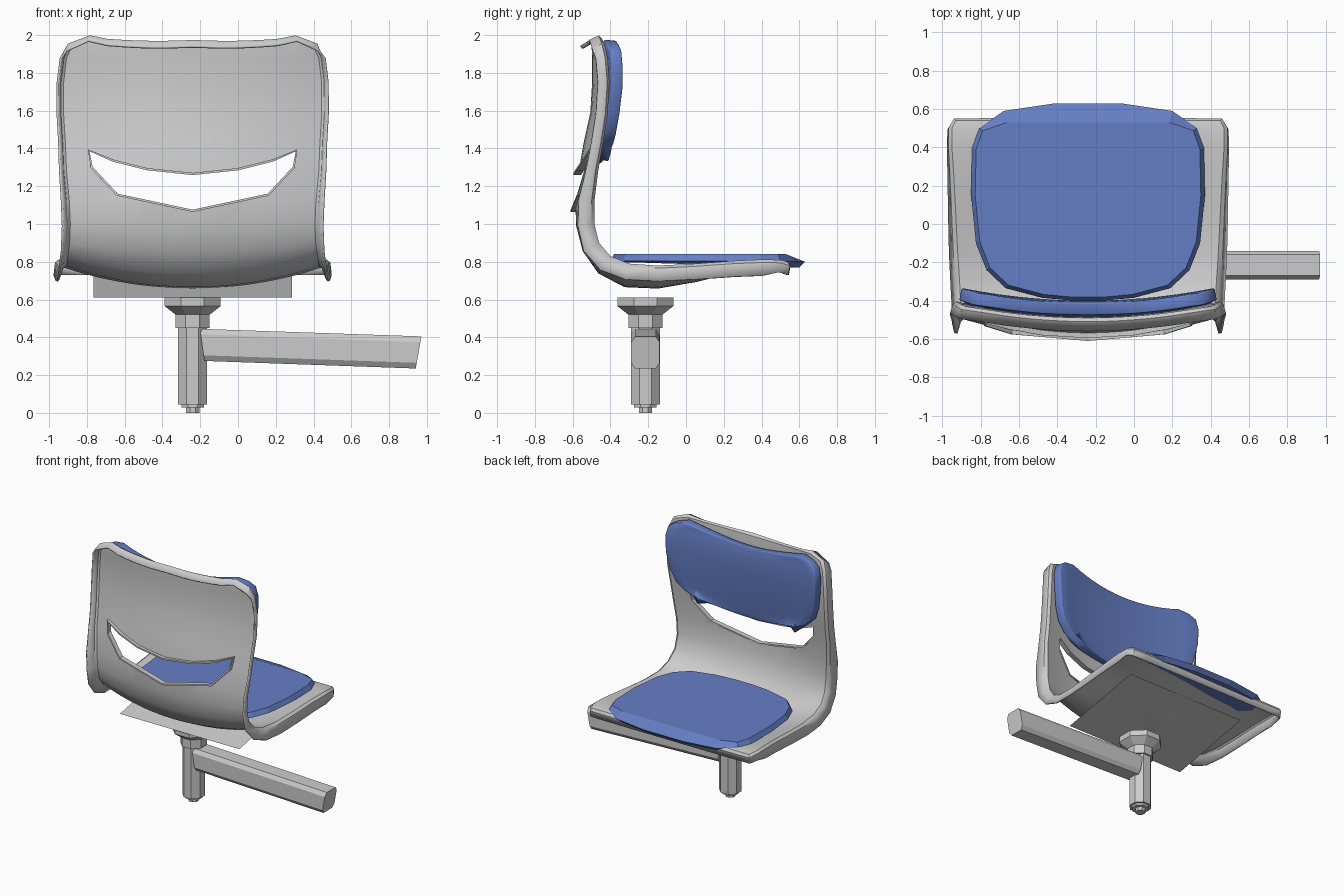
import bpy, bmesh, math
from mathutils import Vector
from mathutils.bvhtree import BVHTree

if "Cube" in bpy.data.objects:
    bpy.data.objects.remove(bpy.data.objects["Cube"])

CX = -0.24      # chair symmetry plane
PY = -0.215     # post axis


def finish(bm, name, mat=None, smooth=True):
    me = bpy.data.meshes.new(name)
    bm.to_mesh(me)
    bm.free()
    ob = bpy.data.objects.new(name, me)
    bpy.context.collection.objects.link(ob)
    bpy.ops.object.select_all(action='DESELECT')
    ob.select_set(True)
    bpy.context.view_layer.objects.active = ob
    if smooth:
        bpy.ops.object.shade_smooth_by_angle(angle=math.radians(32))
    if mat:
        me.materials.append(mat)
    return ob


def grid(stations, cols):
    """Dished sheet: each station is edge y, edge z, half width, centre depth, centre drop."""
    bm = bmesh.new()
    rows = []
    for i, (y, z, w, d, drop) in enumerate(stations):
        a, b = stations[max(i - 1, 0)], stations[min(i + 1, len(stations) - 1)]
        t = Vector((b[0] - a[0], b[1] - a[1])).normalized()
        n = Vector((t.y, -t.x))
        row = []
        for j in range(cols + 1):
            u = 2 * j / cols - 1
            k = 1 - u * u
            row.append(bm.verts.new((CX + u * w, y - n.x * d * k, z - n.y * d * k - drop * k)))
        rows.append(row)
    for r, s in zip(rows, rows[1:]):
        for j in range(cols):
            bm.faces.new((r[j], s[j], s[j + 1], r[j + 1]))
    bm.normal_update()
    return bm


def loft(loops, name, mat=None, smooth=True):
    """Closed solid through rings of equal point count."""
    bm = bmesh.new()
    rings = [[bm.verts.new(p) for p in lp] for lp in loops]
    n = len(rings[0])
    for a, b in zip(rings, rings[1:]):
        for i in range(n):
            bm.faces.new((a[i], a[(i + 1) % n], b[(i + 1) % n], b[i]))
    bm.faces.new(rings[0][::-1])
    bm.faces.new(rings[-1])
    bmesh.ops.recalc_face_normals(bm, faces=bm.faces)
    return finish(bm, name, mat, smooth)


def mirrored(half):
    return half + [(-x, y) for x, y in reversed(half) if x > 1e-4]


def apply_mods(ob):
    bpy.context.view_layer.objects.active = ob
    for m in list(ob.modifiers):
        bpy.ops.object.modifier_apply(modifier=m.name)


blue = bpy.data.materials.new("blue_pad")
blue.diffuse_color = (0.13, 0.21, 0.56, 1)
blue.use_nodes = True
blue.node_tree.nodes["Principled BSDF"].inputs["Base Color"].default_value = blue.diffuse_color

# Shell: one dished sheet from the seat's open edge up to the top of the backrest
shell_st = [
    (.54, .80, .69, 0), (.50, .81, .71, .0), (.40, .812, .71, .02), (.25, .805, .70, .05),
    (.05, .79, .69, .085), (-.15, .78, .68, .11), (-.30, .79, .67, .115), (-.40, .83, .665, .10),
    (-.46, .90, .655, .085), (-.485, 1.0, .65, .085), (-.485, 1.12, .655, .09),
    (-.465, 1.28, .67, .09), (-.44, 1.42, .675, .09), (-.415, 1.58, .685, .08),
    (-.405, 1.75, .685, .08), (-.415, 1.88, .67, .07), (-.43, 1.95, .64, .06),
    (-.445, 1.98, .54, .05)]
bm = grid([s + (0,) for s in shell_st], 14)

# Rolled rim: step outwards, then back away from the sitting side
data = {}
for v in bm.verts:
    if v.is_boundary:
        out = sum(((v.co - e.other_vert(v).co).normalized() for e in v.link_edges), Vector())
        data[v] = (v.normal.copy(), out.normalized())
edges = [e for e in bm.edges if e.is_boundary]
for step in range(2):
    new = bmesh.ops.extrude_edge_only(bm, edges=edges)['geom']
    nv = {g for g in new if isinstance(g, bmesh.types.BMVert)}
    edges = [g for g in new if isinstance(g, bmesh.types.BMEdge)]
    nxt = {}
    for v in nv:
        old = next(o for o in (e.other_vert(v) for e in v.link_edges) if o in data)
        nrm, out = nxt[v] = data[old]
        top = v.co.z > 1.9
        deep = v.co.z < 1.25 and v.co.y < .45
        if step == 0:
            v.co += out * .018 - nrm * .018
        else:
            v.co += out * .004 - nrm * (.07 if deep else .05)
            v.co.z -= .03 if top else 0
    data = nxt
shell = finish(bm, "seat_shell")
sol = shell.modifiers.new("thickness", 'SOLIDIFY')
sol.thickness, sol.offset = .012, -1
apply_mods(shell)

# Slot through the lower back, with a short lip behind it
slot = mirrored([(0, 1.265), (.24, 1.29), (.42, 1.335), (.55, 1.39), (.535, 1.30), (.40, 1.155), (0, 1.07)])
tmp = bmesh.new()
tmp.from_mesh(shell.data)
tree = BVHTree.FromBMesh(tmp)
tmp.free()
lip = bmesh.new()
ring = []
for x, z in slot:
    hit = tree.ray_cast(Vector((CX + x, -2, z)), Vector((0, 1, 0)))[0]
    ring.append([lip.verts.new((CX + x, hit.y + o, z)) for o in (.014, -.026)])
for a, b in zip(ring, ring[1:] + ring[:1]):
    lip.faces.new((a[0], a[1], b[1], b[0]))
bmesh.ops.recalc_face_normals(lip, faces=lip.faces)
lip_ob = finish(lip, "slot_lip", smooth=False)
sol = lip_ob.modifiers.new("thickness", 'SOLIDIFY')
sol.thickness, sol.offset = .012, 0

cutter = loft([[(CX + x, y, z) for x, z in slot] for y in (-.8, -.2)], "slot_cutter", smooth=False)
cutter.hide_render = True
cut = shell.modifiers.new("slot", 'BOOLEAN')
cut.operation, cut.solver, cut.object = 'DIFFERENCE', 'EXACT', cutter
apply_mods(shell)
bpy.data.objects.remove(cutter)

# Back pad: follows the dish of the shell
pad_st = [
    (-.395, 1.39, .41, .055, .085), (-.385, 1.42, .52, .06, .08), (-.37, 1.48, .59, .06, .06),
    (-.352, 1.58, .63, .065, .03), (-.335, 1.72, .655, .065, .01), (-.335, 1.84, .66, .065, .02),
    (-.342, 1.92, .64, .065, .03), (-.358, 1.955, .59, .06, .03), (-.37, 1.97, .50, .055, .03)]
back_pad = finish(grid(pad_st, 14), "back_pad", blue)
sol = back_pad.modifiers.new("thickness", 'SOLIDIFY')
sol.thickness, sol.offset = .065, -1
bev = back_pad.modifiers.new("soft_edge", 'BEVEL')
bev.width, bev.segments, bev.limit_method, bev.angle_limit = .016, 2, 'ANGLE', math.radians(50)

# Seat pad: flat top, drooping towards the open edge
outline = mirrored([(.17, .63), (.44, .59), (.57, .50), (.605, .40), (.61, .15),
                    (.585, -.10), (.53, -.24), (.43, -.335), (.24, -.385), (.08, -.40)])


def pad_loop(scale, z, ymax, tip_z):
    return [(CX + x * scale, min(.12 + (y - .12) * scale, ymax), tip_z if y > .55 else z)
            for x, y in outline]


loft([pad_loop(.94, .795, .60, .77), pad_loop(1, .805, .63, .80), pad_loop(.965, .84, .53, .84)],
     "seat_pad", blue, smooth=False)

# Tilted mounting plate under the seat: a single thin sheet
plate = bmesh.new()
plate.faces.new([plate.verts.new((CX + sx * .525, y, z)) for sx, y, z in
                 ((-1, -.39, .612), (-1, .30, .745), (1, .30, .745), (1, -.39, .612))])
finish(plate, "mounting_plate", smooth=False)


# Post: eight-sided turned column
def octagon(r, z):
    r /= math.cos(math.pi / 8)
    return [(CX + r * math.cos((i + .5) * math.pi / 4), PY + r * math.sin((i + .5) * math.pi / 4), z)
            for i in range(8)]


def turned(name, profile):
    loft([octagon(r, z) for r, z in profile], name, smooth=False)


turned("post", [(.035, 0), (.035, .028), (.06, .028), (.06, .045), (.077, .045), (.077, .45)])
turned("post_head", [(.09, .45), (.09, .52), (.148, .565), (.148, .61)])

# Side arm: chamfered bar, slightly sloping, with raked ends
sect = [(.075, .055), (.055, .085), (-.055, .085), (-.075, .055),
        (-.075, -.055), (-.055, -.085), (.055, -.085), (.075, -.055)]
loft([[(xc + rake * dz / .085, PY + dy, zc + dz) for dy, dz in sect]
      for xc, zc, rake in ((-.19, .36, -.012), (.956, .32, .015))], "side_arm", smooth=False)
